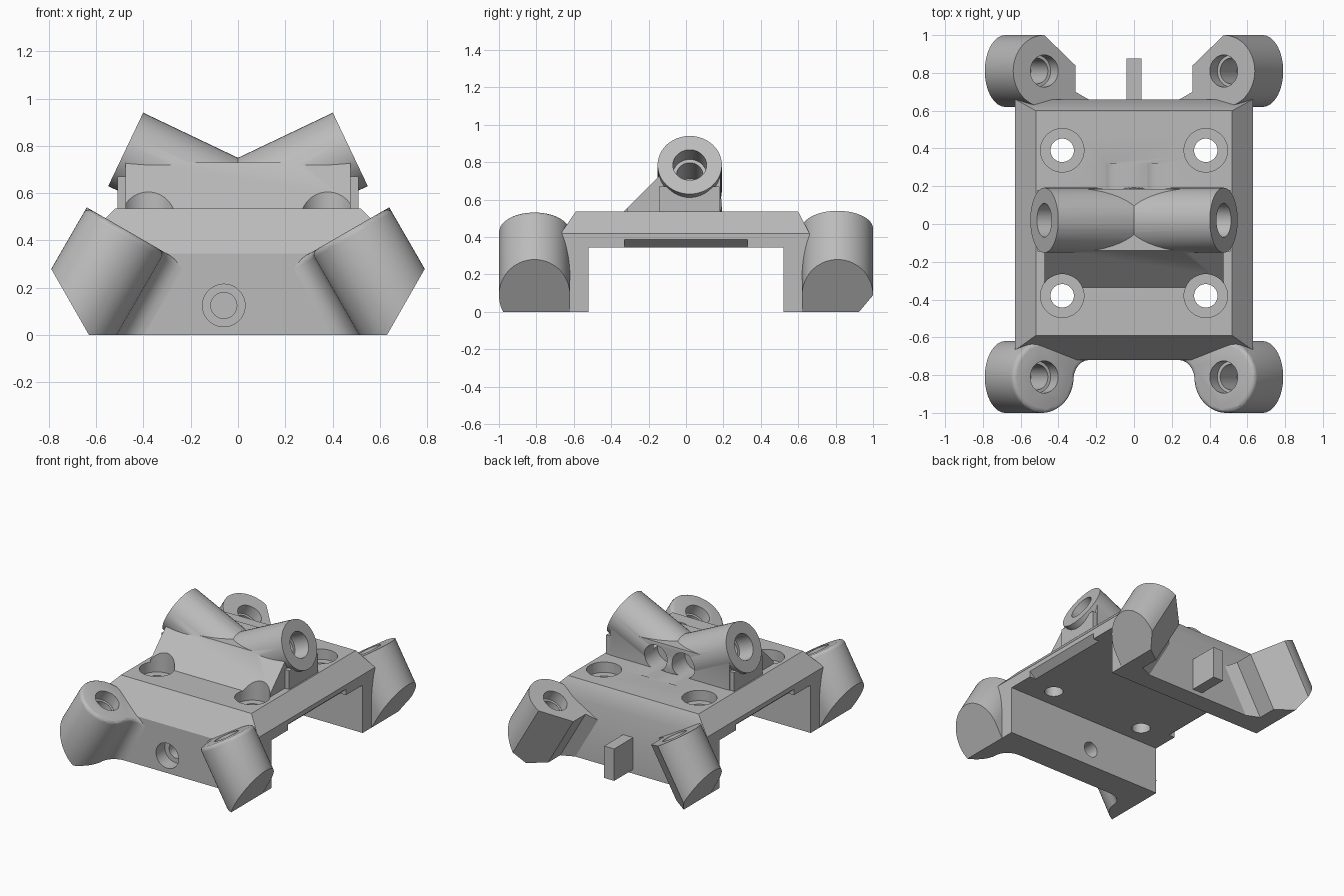
import bpy, bmesh, math
from mathutils import Vector

if "Cube" in bpy.data.objects:
    bpy.data.objects.remove(bpy.data.objects["Cube"], do_unlink=True)

grey = bpy.data.materials.new("plain grey")
grey.use_nodes = True
grey.diffuse_color = (0.5, 0.5, 0.5, 1)
grey.node_tree.nodes["Principled BSDF"].inputs["Base Color"].default_value = grey.diffuse_color


def finish(bm, name):
    bmesh.ops.recalc_face_normals(bm, faces=bm.faces)
    mesh = bpy.data.meshes.new(name)
    bm.to_mesh(mesh)
    bm.free()
    mesh.materials.append(grey)
    obj = bpy.data.objects.new(name, mesh)
    bpy.context.collection.objects.link(obj)
    return obj


def prism_bm(points, offset):
    """Extrude a closed loop of 3D points along an offset."""
    bm = bmesh.new()
    face = bm.faces.new([bm.verts.new(p) for p in points])
    ext = bmesh.ops.extrude_face_region(bm, geom=[face], use_keep_orig=True)
    new = [g for g in ext["geom"] if isinstance(g, bmesh.types.BMVert)]
    bmesh.ops.translate(bm, verts=new, vec=offset)
    return bm, face


def side_prism(name, profile, half):
    """Extrude a (y, z) profile across the width."""
    return prism_bm([(-half, y, z) for y, z in profile], Vector((2 * half, 0, 0)))[0]


def box(name, x, y, z):
    bm = side_prism(name, [(y[0], z[0]), (y[1], z[0]), (y[1], z[1]), (y[0], z[1])], (x[1] - x[0]) / 2)
    bmesh.ops.translate(bm, verts=bm.verts, vec=((x[0] + x[1]) / 2, 0, 0))
    return finish(bm, name)


def cyl(name, start, direction, radius, length, back=0.0):
    """Cylinder from a start point along a direction."""
    d = Vector(direction).normalized()
    bm = bmesh.new()
    bmesh.ops.create_cone(bm, cap_ends=True, segments=48, radius1=radius,
                          radius2=radius, depth=length + back)
    bmesh.ops.rotate(bm, verts=bm.verts, matrix=d.to_track_quat('Z', 'Y').to_matrix())
    bmesh.ops.translate(bm, verts=bm.verts, vec=Vector(start) + d * (length - back) / 2)
    return finish(bm, name)


def slice_off(bm, point, normal):
    bmesh.ops.bisect_plane(bm, geom=bm.verts[:] + bm.edges[:] + bm.faces[:], dist=1e-5,
                           plane_co=point, plane_no=normal, clear_outer=True)
    bmesh.ops.holes_fill(bm, edges=[e for e in bm.edges if e.is_boundary])


def combine(obj, tools, operation='DIFFERENCE'):
    """Apply booleans and remove the tools."""
    bpy.context.view_layer.objects.active = obj
    for tool in tools:
        tool.hide_render = True
        mod = obj.modifiers.new("boolean", 'BOOLEAN')
        mod.operation, mod.solver, mod.object = operation, 'EXACT', tool
        bpy.ops.object.modifier_apply(modifier=mod.name)
        bpy.data.objects.remove(tool, do_unlink=True)


# Base plate with its two end walls and chamfered sides
profile = [(-.72, 0), (-.72, .345), (-.59, .535), (.60, .535), (.66, .42), (.66, 0),
           (.52, 0), (.52, .345), (-.52, .345), (-.52, 0)]
bm = side_prism("base", profile, .63)
for s in (-1, 1):
    slice_off(bm, (s * .52, 0, .535), Vector((s * .115, 0, .11)).normalized())
base = finish(bm, "base_plate")


def screw_holes():
    tools = []
    for x in (-.38, .38):
        for y in (-.38, .39):
            tools.append(cyl("seat", (x, y, .46), (0, 0, 1), .115, .5))
            tools.append(cyl("through", (x, y, .2), (0, 0, 1), .062, .5))
    return tools


def rear_bores():
    return [cyl("bore", (x, .04, .615), (0, 1, 0), .09, .28) for x in (-.11, .11)]


# Screw holes, front wall hole and slots under the long edges
combine(base, screw_holes() + rear_bores())
combine(base, [cyl("seat", (-.06, -.72, .125), (0, 1, 0), .09, .1, .05),
               cyl("through", (-.06, -.72, .125), (0, 1, 0), .055, .3, .05)])
for s in (-1, 1):
    wedge = [(s * .57, -.33, .335), (s * .65, -.33, .335), (s * .65, -.33, .405)]
    combine(base, [finish(prism_bm(wedge, Vector((0, .66, 0)))[0], "slot")])

# Cradle: sloped block with two tilted tubes
cradle = finish(side_prism("cradle", [(-.35, .52), (-.14, .73), (.185, .73), (.185, .52)], .475), "tube_cradle")
ends = [(s, Vector((s * .475, .02, .785)), Vector((-s * .903, 0, -.43))) for s in (-1, 1)]
combine(cradle, [box("shoulder", (-.51, .51), (-.145, .18), (.52, .67))]
        + [cyl("tube", p, d, .172, .56) for s, p, d in ends], 'UNION')
combine(cradle, screw_holes() + rear_bores())
for s, p, d in ends:
    combine(cradle, [cyl("bore", p, d, .09, .12, .1), cyl("bore", p, d, .07, .32, .1)])

# Four tilted corner legs
R = .19


def leg(name, s, t):
    centre = Vector((s * .475, t * .81, .445))
    inward, outward = Vector((-s * .866, 0, -.5)), Vector((0, t, 0))
    down = Vector((s * .5, 0, -.866))
    front = t < 0
    first = 0 if front else 90
    loop = [(R * math.cos(math.radians(a)), R * math.sin(math.radians(a)))
            for a in range(first, 271, 6)]
    if front:
        # Hollow fillet into the wall
        loop += [(.29, -R), (.29, -.09)]
        loop += [(.29 - .1 * math.sin(math.radians(a)), .01 - .1 * math.cos(math.radians(a)))
                 for a in range(15, 90, 15)]
    else:
        # Straight web into the wall
        loop += [(.27, -R), (.27, -.15), (R, -.11), (R, .03)]
    bm, cap = prism_bm([centre + u * inward + v * outward for u, v in loop], down * .75)
    if front:
        bmesh.ops.bevel(bm, geom=cap.edges[:], offset=.025, segments=3,
                        profile=.5, affect='EDGES')
    bmesh.ops.recalc_face_normals(bm, faces=bm.faces)
    slice_off(bm, (s * .79, 0, .28), Vector((s * .868, 0, -.496)))
    slice_off(bm, (0, 0, 0), (0, 0, -1))
    obj = finish(bm, name)
    combine(obj, [cyl("bore", centre, down, .085, .08, .1),
                  cyl("bore", centre, down, .068, .26, .1)])


for t, end in ((-1, "front"), (1, "rear")):
    for s, side in ((-1, "right"), (1, "left")):
        leg(f"{end}_{side}_leg", s, t)

# Small tab on the rear wall
box("rear_tab", (-.04, .04), (.64, .875), (.03, .26))

for obj in bpy.context.collection.objects:
    if obj.type == 'MESH' and obj.data.materials and obj.data.materials[0] == grey:
        bpy.ops.object.select_all(action='DESELECT')
        obj.select_set(True)
        bpy.context.view_layer.objects.active = obj
        bpy.ops.object.shade_smooth_by_angle(angle=math.radians(30))
